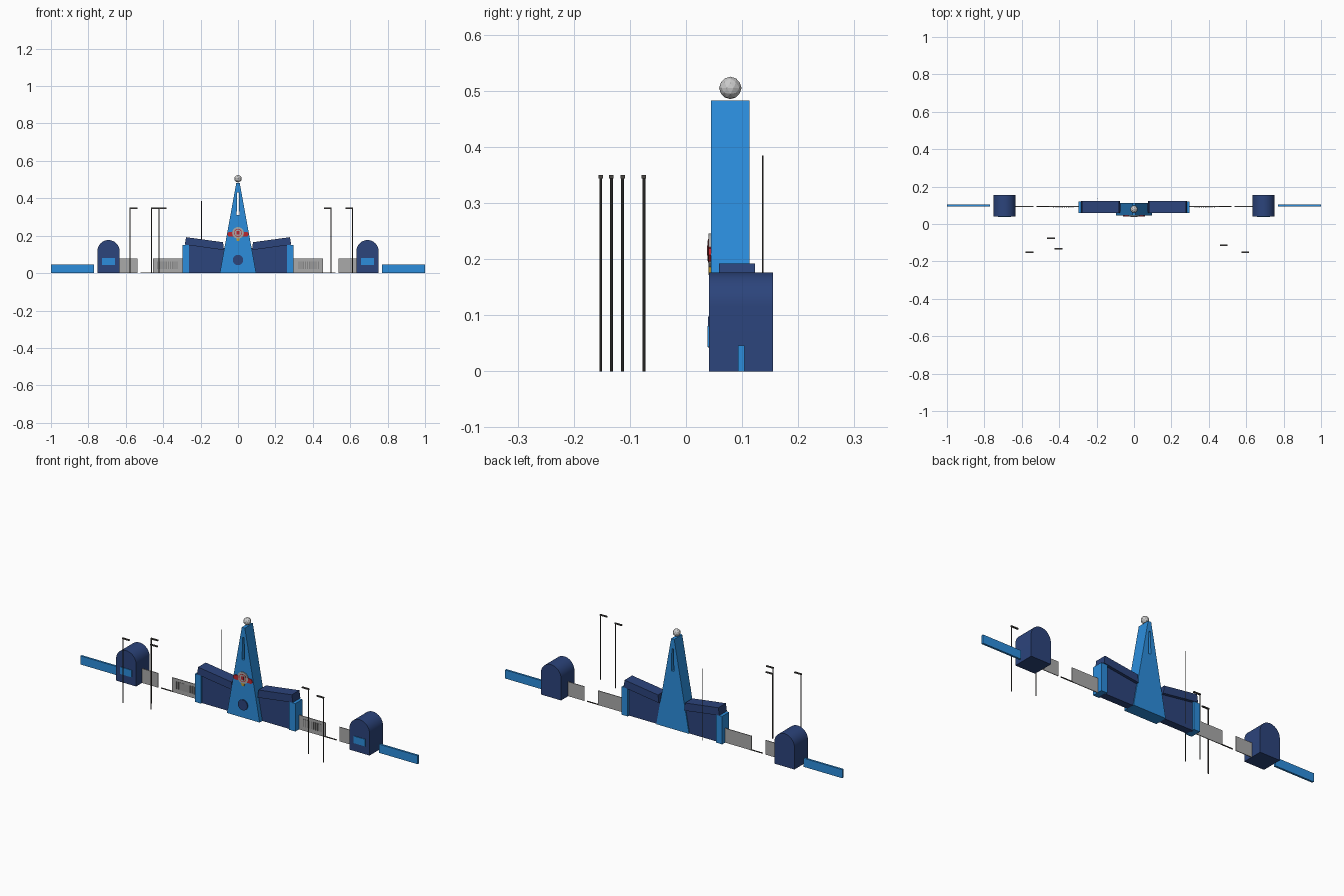
import bpy, bmesh, math
from mathutils import Matrix

if "Cube" in bpy.data.objects:
    bpy.data.objects.remove(bpy.data.objects["Cube"])


def colour(name, rgb):
    m = bpy.data.materials.new(name)
    m.diffuse_color = (*rgb, 1)
    m.use_nodes = True
    m.node_tree.nodes["Principled BSDF"].inputs["Base Color"].default_value = m.diffuse_color
    return m


BLUE = colour("light_blue", (0.025, 0.27, 0.72))
NAVY = colour("navy", (0.025, 0.058, 0.2))
RED = colour("red", (0.5, 0.02, 0.03))
GOLD = colour("gold", (0.6, 0.35, 0.03))
DARK = colour("dark_metal", (0.07, 0.065, 0.06))
GREY = colour("panel_grey", (0.4, 0.4, 0.4))
MID = colour("slat_grey", (0.25, 0.25, 0.25))


def make(name, bm, mat):
    bmesh.ops.recalc_face_normals(bm, faces=bm.faces)
    me = bpy.data.meshes.new(name)
    bm.to_mesh(me)
    bm.free()
    ob = bpy.data.objects.new(name, me)
    bpy.context.collection.objects.link(ob)
    if mat:
        me.materials.append(mat)
    return ob


def add_box(bm, x0, x1, y0, y1, z0, z1):
    m = Matrix.Translation(((x0 + x1) / 2, (y0 + y1) / 2, (z0 + z1) / 2))
    m = m @ Matrix.Diagonal((abs(x1 - x0), y1 - y0, z1 - z0, 1))
    bmesh.ops.create_cube(bm, size=1, matrix=m)


def box(name, mat, *b):
    bm = bmesh.new()
    add_box(bm, *b)
    return make(name, bm, mat)


def prism(name, mat, pts, y0, y1):
    """Front (x, z) outline extruded from y0 to y1."""
    bm = bmesh.new()
    f = bm.faces.new([bm.verts.new((x, y0, z)) for x, z in pts])
    r = bmesh.ops.extrude_face_region(bm, geom=[f])
    bmesh.ops.translate(bm, vec=(0, y1 - y0, 0),
                        verts=[v for v in r["geom"] if isinstance(v, bmesh.types.BMVert)])
    return make(name, bm, mat)


def disc(name, mat, z, r, y0, y1):
    pts = [(r * math.cos(a * math.tau / 32), z + r * math.sin(a * math.tau / 32)) for a in range(32)]
    return prism(name, mat, pts, y0, y1)


# central tapered tower with a slot through it
tower = prism("tower", BLUE, [(-.097, 0), (.097, 0), (.009, .483), (-.009, .483)], .045, .113)
slot = prism("slot_cutter", None, [(-.007, .31), (.007, .31), (.005, .43), (-.005, .43)], 0, .2)
slot.hide_render = True
slot.hide_viewport = True
cut = tower.modifiers.new("slot", "BOOLEAN")
cut.operation, cut.object, cut.solver = "DIFFERENCE", slot, "EXACT"

# faceted ball on the tower top
bm = bmesh.new()
bmesh.ops.create_icosphere(bm, subdivisions=2, radius=.02, matrix=Matrix.Translation((0, .079, .505)))
make("tower_ball", bm, None)

# round door panel and emblem on the tower front
disc("round_panel", NAVY, .07, .028, .039, .046)
disc("emblem_disc", GREY, .215, .031, .040, .046)
disc("emblem_inner", RED, .215, .021, .039, .041)
disc("emblem_face", GREY, .215, .018, .038, .040)
box("emblem_square", RED, -.008, .008, .037, .039, .206, .224)
prism("emblem_tail", GOLD, [(-.01, .186), (-.006, .172), (.006, .172), (.01, .186)], .040, .046)

for side, s in (("left", -1), ("right", 1)):
    # red emblem wing
    prism(side + "_emblem_wing", RED,
          [(s * .025, .196), (s * .05, .196), (s * .058, .207), (s * .05, .219), (s * .025, .222)],
          .040, .046)

    # wall, tilted roof and end pylon of the main building
    prism(side + "_wall", NAVY,
          [(s * .03, 0), (s * .27, 0), (s * .27, .16), (s * .08, .135), (s * .03, .13)], .068, .108)
    prism(side + "_roof", NAVY,
          [(s * .075, .163 - .04), (s * .284, .152), (s * .278, .192), (s * .08, .165)], .059, .123)
    box(side + "_pylon", BLUE, s * .262, s * .298, .06, .12, 0, .15)

    # grey fence panels with slats
    box(side + "_inner_panel", GREY, s * .298, s * .455, .091, .095, 0, .077)
    box(side + "_outer_panel", GREY, s * .537, s * .64, .091, .095, 0, .077)
    bm = bmesh.new()
    for i in range(10):
        x = .323 + i * .0115
        add_box(bm, s * x, s * (x + .006), .0895, .0915, .022, .062)
    make(side + "_panel_slats", bm, MID)
    box(side + "_ground_rail", DARK, s * .45, s * .52, .0905, .0955, 0, .004)

    # arched booth with a window
    c, r, zc = s * .6925, .0595, .117
    arch = [(c + r * math.cos(math.pi * i / 20), zc + r * math.sin(math.pi * i / 20)) for i in range(21)]
    booth = prism(side + "_booth", NAVY, [(c - r, 0), (c + r, 0)] + arch, .041, .155)
    bpy.ops.object.select_all(action="DESELECT")
    booth.select_set(True)
    bpy.context.view_layer.objects.active = booth
    bpy.ops.object.shade_smooth_by_angle(angle=math.radians(30))
    box(side + "_booth_window", BLUE, c - .034, c + .034, .038, .043, .043, .081)

    # low outer fence
    box(side + "_outer_fence", BLUE, s * .77, s * 1.0, .093, .104, 0, .046)


def pole(name, x, y, r, h, bm=None):
    bm = bm or bmesh.new()
    bmesh.ops.create_cone(bm, cap_ends=True, segments=8, radius1=r, radius2=r, depth=h,
                          matrix=Matrix.Translation((x, y, h / 2)))
    return bm


# flagpole behind the building
make("flagpole", pole("flagpole", -.195, .137, .0015, .385), DARK)

# street lamps: post plus arm pointing to the middle
lamps = [(-.577, -.152), (-.462, -.075), (-.422, -.133), (.498, -.113), (.613, -.152)]
for i, (x, y) in enumerate(lamps):
    d = 1 if x < 0 else -1
    bm = pole("lamp", x, y, .0026, .347)
    add_box(bm, x - d * .003, x + d * .039, y - .004, y + .004, .344, .350)
    make(f"street_lamp_{i + 1}", bm, DARK)
